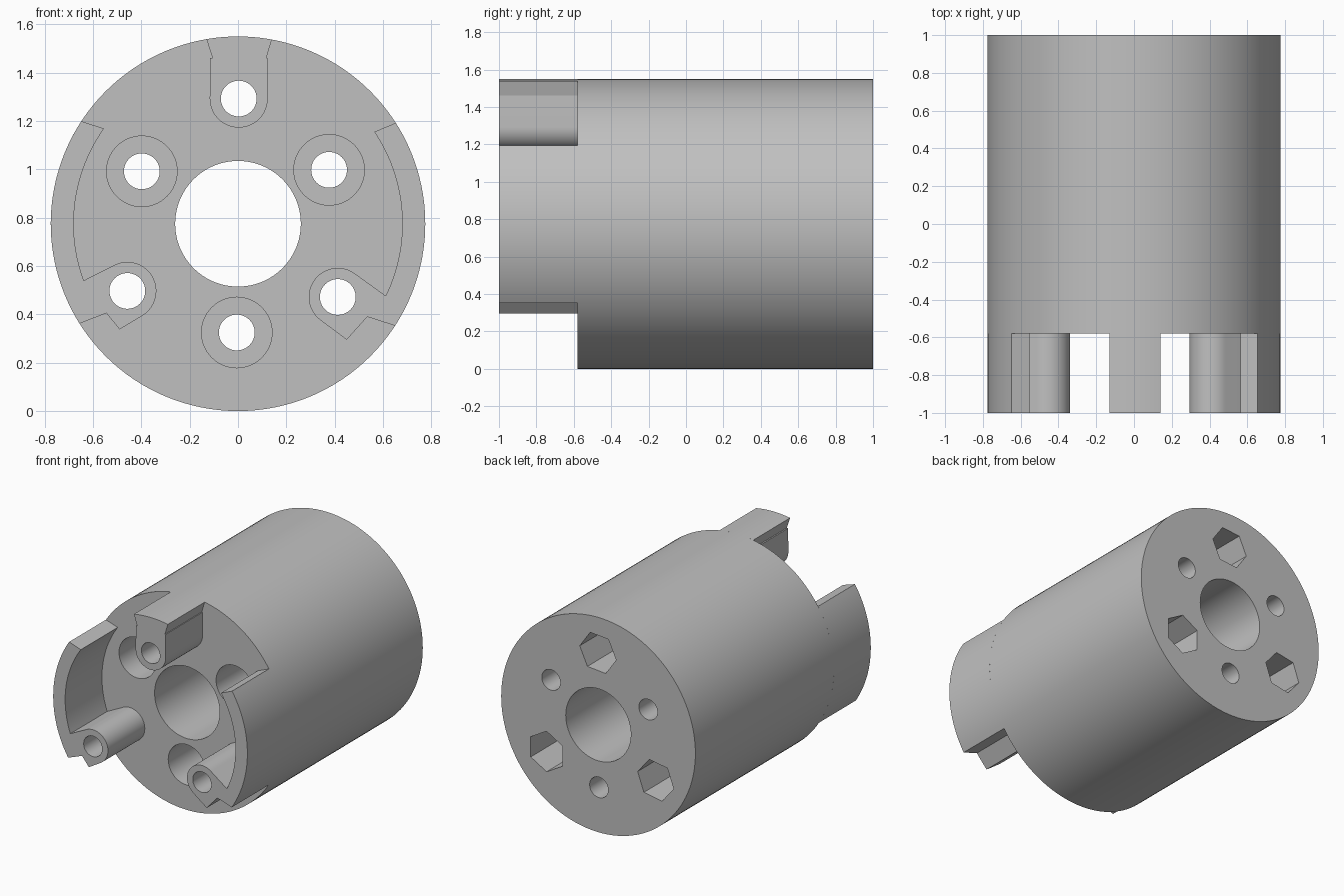
import bpy
import bmesh
from math import radians, cos, sin

if "Cube" in bpy.data.objects:
    bpy.data.objects.remove(bpy.data.objects["Cube"], do_unlink=True)

grey = bpy.data.materials.new("plain grey")
grey.use_nodes = True
grey.diffuse_color = (0.53, 0.53, 0.53, 1)
grey.node_tree.nodes["Principled BSDF"].inputs["Base Color"].default_value = (0.53, 0.53, 0.53, 1)

R, WALL, BORE, BOSS = 0.775, 0.68, 0.074, 0.12
FRONT, STEP, BACK = -1.0, -0.58, 1.0
POCKET = 0.8


def arc(cx, cz, r, a0, a1, n=32):
    """Points on an arc in the x-z plane, angles in degrees."""
    angles = [radians(a0 + (a1 - a0) * i / n) for i in range(n + 1)]
    return [(cx + r * cos(a), cz + r * sin(a)) for a in angles]


def ring(centre, r, n=64, turn=0):
    return arc(*centre, r, turn, turn + 360, n)[:-1]


def prism(name, outline, y0, y1):
    """Extrude an x-z outline along y."""
    bm = bmesh.new()
    face = bm.faces.new([bm.verts.new((x, y0, z)) for x, z in outline])
    out = bmesh.ops.extrude_face_region(bm, geom=[face])
    verts = [v for v in out["geom"] if isinstance(v, bmesh.types.BMVert)]
    bmesh.ops.translate(bm, verts=verts, vec=(0, y1 - y0, 0))
    bmesh.ops.recalc_face_normals(bm, faces=bm.faces)
    mesh = bpy.data.meshes.new(name)
    bm.to_mesh(mesh)
    bm.free()
    mesh.materials.append(grey)
    obj = bpy.data.objects.new(name, mesh)
    bpy.context.collection.objects.link(obj)
    return obj


def activate(obj):
    bpy.ops.object.select_all(action="DESELECT")
    obj.select_set(True)
    bpy.context.view_layer.objects.active = obj


def cut(obj, outline, y0, y1):
    """Subtract a prism from a part."""
    cutter = prism("cutter", outline, y0, y1)
    cutter.hide_render = True
    activate(obj)
    mod = obj.modifiers.new("cut", "BOOLEAN")
    mod.operation = "DIFFERENCE"
    mod.solver = "EXACT"
    mod.object = cutter
    bpy.ops.object.modifier_apply(modifier=mod.name)
    bpy.data.objects.remove(cutter, do_unlink=True)


# Hole centres: posts with nut pockets behind, and counterbored screws
top, left, right = (0.003, 1.293), (0.413, 0.472), (-0.458, 0.497)
nuts = [(top, 5), (left, 30), (right, 10)]
screws = [(-0.398, 0.992), (0.377, 0.998), (-0.005, 0.325)]

# Main cylinder
body = prism("body", ring((0, R), R, 128), STEP, BACK)
cut(body, ring((0, R), 0.26, 96), STEP - 0.1, BACK + 0.1)
for centre, turn in nuts:
    cut(body, ring(centre, BORE), STEP - 0.1, BACK + 0.1)
    cut(body, ring(centre, 0.146, 6, turn), BACK - POCKET, BACK + 0.1)
for centre in screws:
    cut(body, ring(centre, BORE), STEP - 0.1, BACK + 0.1)
    cut(body, ring(centre, 0.146), STEP - 0.1, STEP + POCKET)

# Top post with a flared outer end
top_outline = (arc(0, R, R, 79.6, 99.7)
               + [(-0.105, 1.46), (-0.115, 1.46)]
               + arc(*top, BOSS, 180, 360)
               + [(0.123, 1.46), (0.117, 1.46)])

# Curved side walls that end in a round boss and a notched foot
right_outline = (arc(0, R, R, 212.2, 146.8)
                 + arc(0, R, WALL, 144.6, 200.2)
                 + arc(*right, BOSS, 120, -58)
                 + [(-0.49, 0.338), (-0.545, 0.405)])
left_outline = (arc(0, R, R, -33, 32.6)
                + arc(0, R, WALL, 34, -26)
                + arc(*left, BOSS, 53, 233)
                + [(0.45, 0.295), (0.535, 0.39)])

parts = [body]
for name, outline, centre in [("top_post", top_outline, top),
                              ("right_wall", right_outline, right),
                              ("left_wall", left_outline, left)]:
    post = prism(name, outline, FRONT, STEP)
    cut(post, ring(centre, BORE), FRONT - 0.1, STEP + 0.1)
    parts.append(post)

for part in parts:
    activate(part)
    bpy.ops.object.shade_smooth_by_angle(angle=radians(30))
